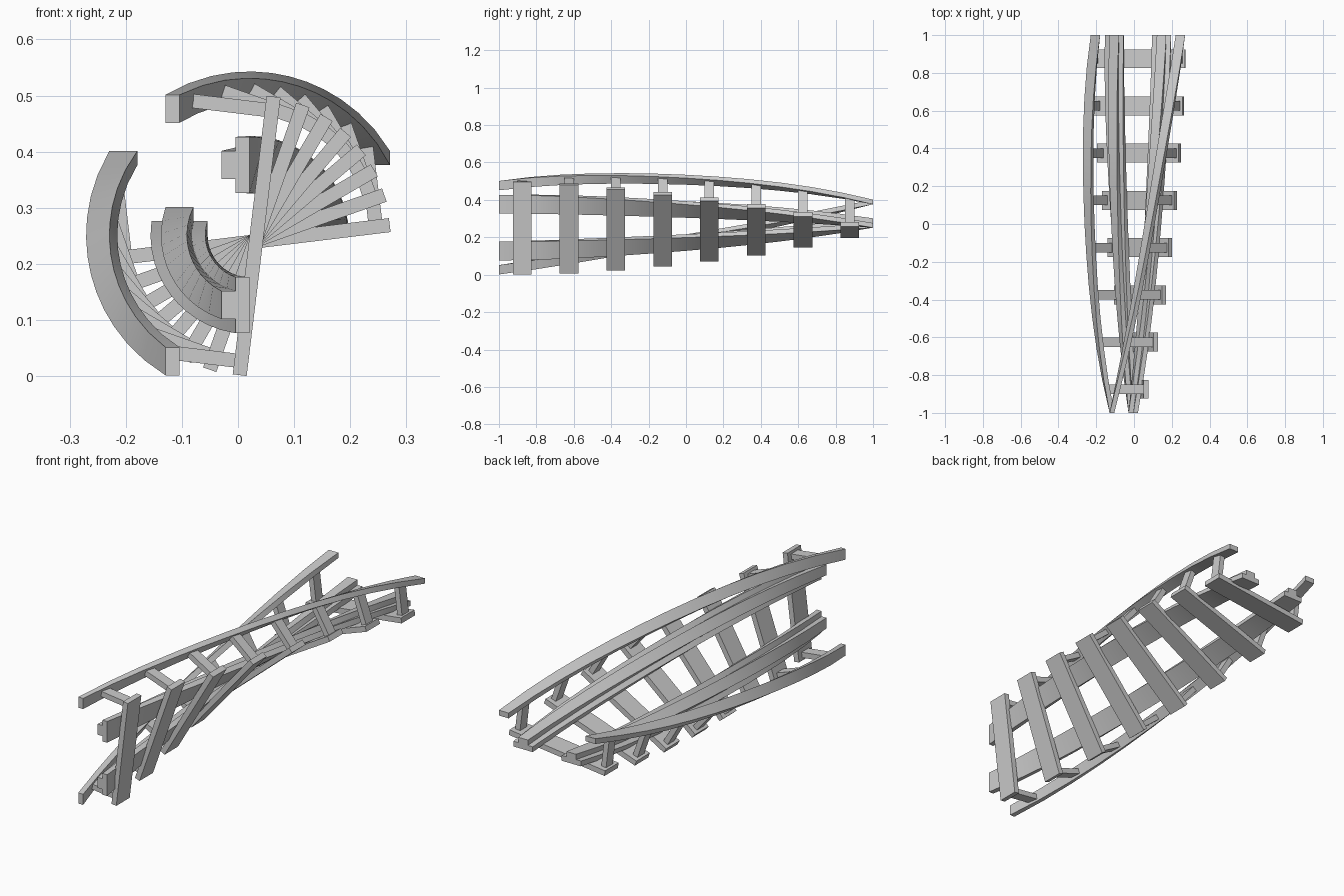
import bpy, bmesh, math
from mathutils import Vector

if "Cube" in bpy.data.objects:
    bpy.data.objects.remove(bpy.data.objects["Cube"])

CX, CZ = 0.0208, 0.2513   # twist axis
SEGS = 12


def place(u, v, y, at=None):
    """Local (across, up) -> world; the frame rolls a quarter turn along y."""
    t = ((y if at is None else at) + 1) / 2
    a = math.atan2(2 * t - t * t, 1 - t * t)
    s, c = math.sin(a), math.cos(a)
    return Vector((CX + u * s - v * c, y, CZ + u * c + v * s))


def sweep(name, profile, ys, at=None):
    bm = bmesh.new()
    rings = [[bm.verts.new(place(u, v, y, at)) for u, v in profile] for y in ys]
    n = len(profile)
    for r0, r1 in zip(rings, rings[1:]):
        for i in range(n):
            j = (i + 1) % n
            bm.faces.new((r0[i], r0[j], r1[j], r1[i]))
    bm.faces.new(rings[0])
    bm.faces.new(rings[-1])
    bmesh.ops.recalc_face_normals(bm, faces=bm.faces[:])
    me = bpy.data.meshes.new(name)
    bm.to_mesh(me)
    bm.free()
    ob = bpy.data.objects.new(name, me)
    bpy.context.collection.objects.link(ob)
    if at is None:
        bpy.ops.object.select_all(action='DESELECT')
        ob.select_set(True)
        bpy.context.view_layer.objects.active = ob
        bpy.ops.object.shade_smooth_by_angle(angle=math.radians(30))
    return ob


def rect(u0, u1, v0, v1):
    return [(u0, v0), (u1, v0), (u1, v1), (u0, v1)]


path = [-1 + 2 * i / SEGS for i in range(SEGS + 1)]
# stepped running-rail section
rail = [(0.075, 0), (0.175, 0), (0.175, 0.025), (0.15, 0.025),
        (0.15, 0.05), (0.10, 0.05), (0.10, 0.025), (0.075, 0.025)]

# Running rails and handrails on both sides
for side, label in ((-1, "left"), (1, "right")):
    sweep(f"{label}_rail", [(side * u, v) for u, v in rail], path)
    sweep(f"{label}_handrail",
          [(side * u, v) for u, v in rect(0.20, 0.25, 0.125, 0.15)], path)

# Cross ties with a handrail post at each end
for k in range(8):
    y = -0.875 + 0.25 * k
    sweep(f"cross_tie_{k + 1}", rect(-0.25, 0.25, -0.025, 0), (y - 0.05, y + 0.05), y)
    for side, label in ((-1, "left"), (1, "right")):
        post = [(side * u, v) for u, v in rect(0.2125, 0.2375, -0.005, 0.13)]
        sweep(f"{label}_post_{k + 1}", post, (y - 0.025, y + 0.025), y)
